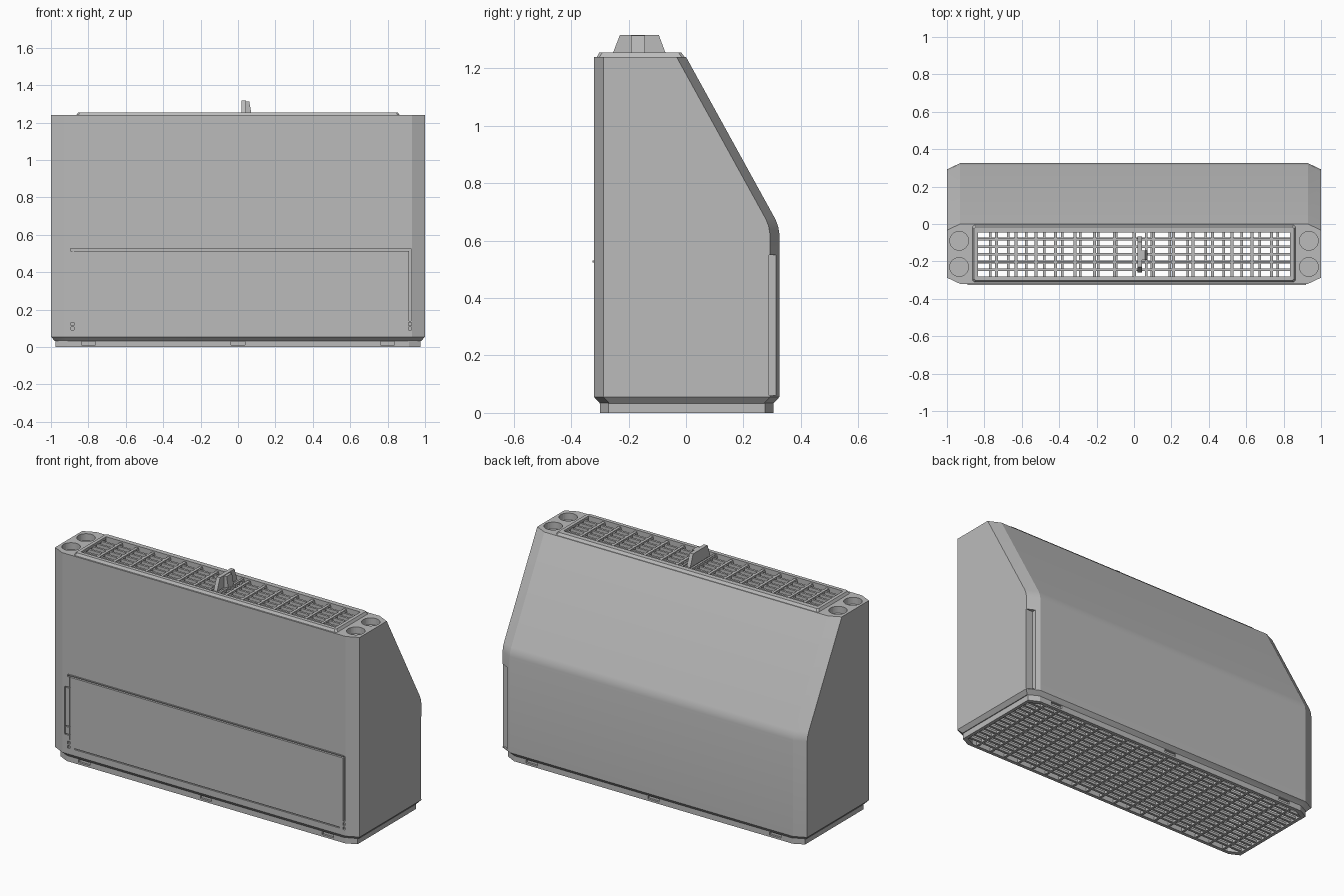
import bpy, bmesh, math

cube = bpy.data.objects.get("Cube")
if cube:
    bpy.data.objects.remove(cube)

grey = bpy.data.materials.new("plain grey")
grey.use_nodes = True
grey.diffuse_color = (0.5, 0.5, 0.5, 1)
grey.node_tree.nodes["Principled BSDF"].inputs["Base Color"].default_value = (0.5, 0.5, 0.5, 1)


def finish(name, bm):
    bmesh.ops.recalc_face_normals(bm, faces=bm.faces)
    mesh = bpy.data.meshes.new(name)
    bm.to_mesh(mesh)
    bm.free()
    mesh.materials.append(grey)
    ob = bpy.data.objects.new(name, mesh)
    bpy.context.collection.objects.link(ob)
    return ob


def add_box(bm, x, y, z):
    """Box from three (low, high) ranges."""
    verts = bmesh.ops.create_cube(bm, size=1)["verts"]
    for v in verts:
        for i, (lo, hi) in enumerate((x, y, z)):
            v.co[i] = lo + (v.co[i] + 0.5) * (hi - lo)


def boxes(name, *ranges):
    bm = bmesh.new()
    for r in ranges:
        add_box(bm, *r)
    return finish(name, bm)


def loft(name, rings):
    """Closed solid through matching rings of points."""
    bm = bmesh.new()
    loops = [[bm.verts.new(p) for p in ring] for ring in rings]
    n = len(loops[0])
    for a, b in zip(loops, loops[1:]):
        for i in range(n):
            j = (i + 1) % n
            bm.faces.new((a[i], a[j], b[j], b[i]))
    bm.faces.new(loops[0])
    bm.faces.new(loops[-1])
    return finish(name, bm)


def octagon(hx, y0, y1, z, cx=0.07, cy=0.033):
    """Rectangle with cut corners."""
    half = [(hx - cx, y0), (hx, y0 + cy), (hx, y1 - cy), (hx - cx, y1)]
    pts = half + [(-x, y) for x, y in reversed(half)]
    return [(x, y, z) for x, y in pts]


def cut(target, *cutters):
    for c in cutters:
        mod = target.modifiers.new("cut", 'BOOLEAN')
        mod.operation, mod.solver, mod.object = 'DIFFERENCE', 'EXACT', c
        bpy.context.view_layer.objects.active = target
        bpy.ops.object.modifier_apply(modifier=mod.name)
        bpy.data.objects.remove(c)


FRONT, BACK, KNEE, TOP = -0.32, 0.325, 0.65, 1.24


def slope_y(z):
    return BACK * (TOP - z) / (TOP - KNEE)


# Housing: upright shell with a sloping upper back
housing = loft("housing", [
    octagon(0.98, FRONT + 0.02, BACK - 0.02, 0.033),
    octagon(1, FRONT, BACK, 0.055),
    octagon(1, FRONT, BACK, KNEE - 0.025),
    octagon(1, FRONT, BACK - 0.004, KNEE),
    octagon(1, FRONT, slope_y(KNEE + 0.025), KNEE + 0.025),
    octagon(1, FRONT, 0, TOP)])
bpy.ops.object.select_all(action='DESELECT')
housing.select_set(True)
bpy.context.view_layer.objects.active = housing
bpy.ops.object.shade_smooth_by_angle(angle=math.radians(20))

# Hollow inside and the top opening
wall, roof = 0.03, 1.16
cut(housing,
    loft("cavity", [
        octagon(1 - wall, FRONT + wall, BACK - wall, -0.1),
        octagon(1 - wall, FRONT + wall, BACK - wall, KNEE - 0.01),
        octagon(1 - wall, FRONT + wall, slope_y(roof) - 0.035, roof)]),
    boxes("opening", ((-0.84, 0.84), (-0.285, -0.04), (1.1, 1.3))))

# Round cups at both ends of the top
for x in (-0.935, 0.935):
    for y in (-0.09, -0.23):
        bm = bmesh.new()
        bmesh.ops.create_cone(bm, cap_ends=True, segments=32, radius1=0.05,
                              radius2=0.05, depth=0.08)
        bmesh.ops.translate(bm, vec=(x, y, TOP), verts=bm.verts)
        cut(housing, finish("cup", bm))

# Recess in the rear corner
cut(housing, boxes("corner_recess", ((0.955, 1.1), (0.29, 0.4), (0.06, 0.55))))

# Front door seams, with a finger grip on one side
groove = (FRONT - 0.05, FRONT + 0.014)
hair = (FRONT - 0.05, FRONT + 0.008)
cut(housing,
    boxes("seam_top", ((-0.895, 0.926), groove, (0.514, 0.527))),
    boxes("seam_right", ((0.914, 0.926), groove, (0.14, 0.52))),
    boxes("seam_left", ((-0.884, -0.878), hair, (0.14, 0.52))),
    boxes("seam_bottom", ((-0.85, 0.89), hair, (0.092, 0.098))),
    boxes("hinge_slots", *[((x, x + 0.016), groove, (z, z + 0.016))
                           for x in (-0.894, 0.912) for z in (0.09, 0.115)]),
    boxes("grip_edge", ((-0.914, -0.909), hair, (0.17, 0.45))),
    boxes("grip_ends", ((-0.912, -0.881), hair, (0.167, 0.173)),
          ((-0.912, -0.881), hair, (0.447, 0.453)),
          ((-0.912, -0.881), hair, (0.215, 0.221))))
boxes("door_lip", ((-0.89, 0.92), (FRONT - 0.005, FRONT + 0.01), (0.524, 0.53)))

# Base tray: ring with clip slots
base = loft("base_ring", [octagon(0.975, -0.3, 0.305, z, 0.06, 0.03) for z in (0, 0.045)])
cut(base, loft("base_hole", [octagon(0.955, -0.28, 0.285, z, 0.06, 0.03) for z in (-0.1, 0.1)]))
for y in ((-0.4, -0.288), (0.293, 0.4)):
    cut(base, boxes("clip_slots", *[((x - 0.037, x + 0.037), y, (0.012, 0.03))
                                    for x in (-0.8, 0, 0.8)]))


def grille(name, x, y, z, nx, ny, wx, wy):
    """Lattice of evenly spaced bars filling a rectangle."""
    bars = []
    for i in range(1, nx):
        c = x[0] + (x[1] - x[0]) * i / nx
        bars.append(((c - wx / 2, c + wx / 2), y, z))
    for i in range(1, ny):
        c = y[0] + (y[1] - y[0]) * i / ny
        bars.append((x, (c - wy / 2, c + wy / 2), (z[0] + 0.003, z[1] - 0.003)))
    return boxes(name, *bars)


grille("bottom_grille", (-0.96, 0.96), (-0.285, 0.29), (0.002, 0.022), 20, 14, 0.014, 0.014)

# Raised top frame and its grille
frame = loft("top_frame", [
    octagon(0.865, -0.312, -0.004, TOP - 0.002, 0.01, 0.01),
    octagon(0.855, -0.302, -0.016, TOP + 0.015, 0.01, 0.01)])
cut(frame, boxes("frame_hole", ((-0.835, 0.835), (-0.28, -0.045), (1.2, 1.3))))
grille("top_grille", (-0.84, 0.84), (-0.285, -0.04), (1.215, 1.246), 16, 6, 0.016, 0.013)

# Middle slot rails with the sliding handle
boxes("handle_rails", *[((x, x + 0.012), (-0.282, -0.043), (1.21, 1.25)) for x in (0.0, 0.06)])
profile = [(-0.258, 1.245), (-0.068, 1.245), (-0.095, 1.317), (-0.23, 1.317)]
loft("handle_blade", [[(x, y, z) for y, z in profile] for x in (0.02, 0.043)])
loft("handle_lug", [
    [(0.04, -0.192, z0), (0.04, -0.142, z0), (x, -0.142, z0), (x, -0.192, z0)]
    for x, z0 in ((0.072, 1.245), (0.06, 1.314))])
